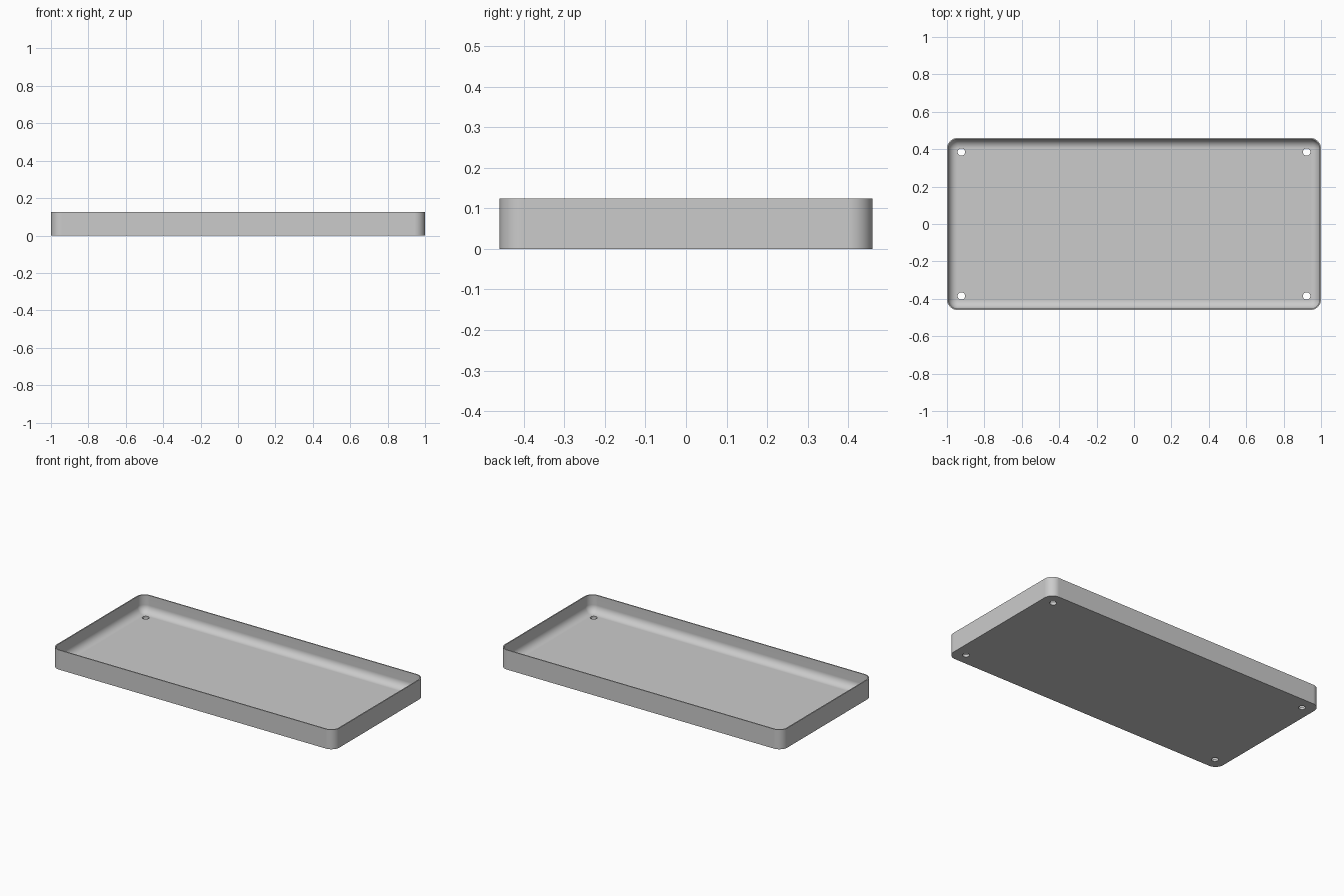
import bpy, bmesh
from math import sin, cos, pi
from mathutils import Matrix

if "Cube" in bpy.data.objects:
    bpy.data.objects.remove(bpy.data.objects["Cube"])

HALF_X, HALF_Y, HEIGHT = 1.0, 0.46, 0.125
CORNER, WALL, FLOOR, FILLET = 0.057, 0.007, 0.015, 0.047
HOLE_X, HOLE_Y, HOLE_R = 0.923, 0.385, 0.02
STEPS = 10

grey = bpy.data.materials.new("light_grey")
grey.use_nodes = True
colour = (0.6, 0.6, 0.6, 1)
grey.diffuse_color = colour
grey.node_tree.nodes["Principled BSDF"].inputs["Base Color"].default_value = colour


def make_object(name, bm):
    bmesh.ops.recalc_face_normals(bm, faces=bm.faces)
    mesh = bpy.data.meshes.new(name)
    bm.to_mesh(mesh)
    bm.free()
    mesh.materials.append(grey)
    obj = bpy.data.objects.new(name, mesh)
    bpy.context.collection.objects.link(obj)
    return obj


def ring(bm, inset, z):
    """Rounded rectangle, moved inwards by inset."""
    r = CORNER - inset
    cx, cy = HALF_X - CORNER, HALF_Y - CORNER
    verts = []
    for k, (sx, sy) in enumerate([(1, 1), (-1, 1), (-1, -1), (1, -1)]):
        for i in range(STEPS + 1):
            a = (k + i / STEPS) * pi / 2
            verts.append(bm.verts.new((sx * cx + r * cos(a), sy * cy + r * sin(a), z)))
    return verts


# Tray shell: outer wall, rim, inner wall, then the fillet down to the floor
levels = [(0, 0), (0, HEIGHT), (WALL, HEIGHT)]
for i in range(STEPS + 1):
    a = i / STEPS * pi / 2
    levels.append((WALL + FILLET * (1 - cos(a)), FLOOR + FILLET * (1 - sin(a))))
bm = bmesh.new()
rings = [ring(bm, inset, z) for inset, z in levels]
for lower, upper in zip(rings, rings[1:]):
    n = len(lower)
    for i in range(n):
        j = (i + 1) % n
        bm.faces.new((lower[i], lower[j], upper[j], upper[i]))
bm.faces.new(rings[0])
bm.faces.new(rings[-1])
tray = make_object("tray", bm)

# Screw holes in the four corners of the floor
bm = bmesh.new()
for sx in (-1, 1):
    for sy in (-1, 1):
        bmesh.ops.create_cone(bm, cap_ends=True, segments=32, radius1=HOLE_R, radius2=HOLE_R,
                              depth=0.1, matrix=Matrix.Translation((sx * HOLE_X, sy * HOLE_Y, 0)))
cutter = make_object("hole_cutter", bm)
cutter.hide_render = True

bpy.ops.object.select_all(action='DESELECT')
tray.select_set(True)
bpy.context.view_layer.objects.active = tray
cut = tray.modifiers.new("screw_holes", 'BOOLEAN')
cut.operation = 'DIFFERENCE'
cut.solver = 'EXACT'
cut.object = cutter
bpy.ops.object.modifier_apply(modifier=cut.name)
bpy.data.objects.remove(cutter)

# Smooth the rounded parts, keep the rim and base crisp and the big faces flat
bpy.ops.object.shade_smooth_by_angle(angle=pi / 6)
weighted = tray.modifiers.new("weighted_normals", 'WEIGHTED_NORMAL')
weighted.keep_sharp = True
